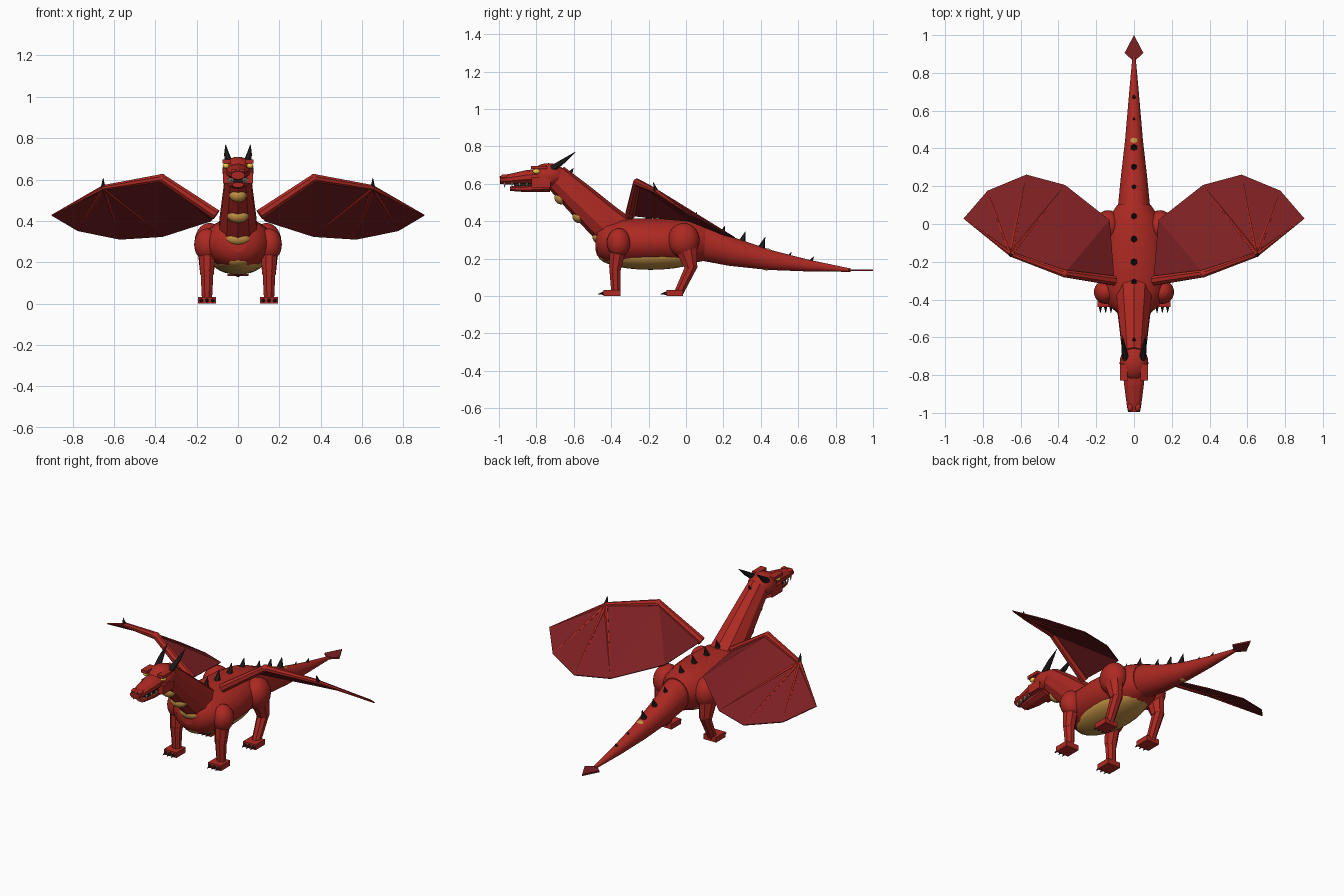
import bpy, bmesh, math
from mathutils import Vector


def material(name, rgb):
    m = bpy.data.materials.new(name)
    m.diffuse_color = (*rgb, 1)
    return m


RED = material("red_scales", (0.42, 0.022, 0.016))
WING = material("wing_skin", (0.2, 0.014, 0.016))
GOLD = material("belly_gold", (0.55, 0.29, 0.06))
DARK = material("dark_horn", (0.02, 0.014, 0.014))
IVORY = material("ivory", (0.75, 0.7, 0.55))
EYE = material("eye_yellow", (0.9, 0.6, 0.05))


def finish(name, bm, mat, smooth=False):
    bmesh.ops.recalc_face_normals(bm, faces=bm.faces)
    me = bpy.data.meshes.new(name)
    for f in bm.faces:
        f.smooth = smooth and len(f.verts) <= 4
    bm.to_mesh(me)
    bm.free()
    me.materials.append(mat)
    ob = bpy.data.objects.new(name, me)
    bpy.context.collection.objects.link(ob)
    return ob


def loft(name, rings, mat, sides=8, smooth=False):
    """Skin elliptical rings given as (x, y, z, side radius, other radius)."""
    bm = bmesh.new()
    pts = [Vector(r[:3]) for r in rings]
    whole = (pts[-1] - pts[0]).normalized()
    ref = Vector((0, 1, 0)) if abs(whole.x) > 0.7 else Vector((1, 0, 0))
    loops = []
    for i, r in enumerate(rings):
        t = (pts[min(i + 1, len(pts) - 1)] - pts[max(i - 1, 0)]).normalized()
        side = (ref - t * ref.dot(t)).normalized()
        up = t.cross(side)
        loops.append([])
        for k in range(sides):
            a = math.tau * (k + 0.5) / sides
            loops[-1].append(bm.verts.new(pts[i] + side * r[3] * math.cos(a) + up * r[4] * math.sin(a)))
    for a, b in zip(loops, loops[1:]):
        for k in range(sides):
            n = (k + 1) % sides
            bm.faces.new((a[k], a[n], b[n], b[k]))
    bm.faces.new(loops[0])
    bm.faces.new(loops[-1])
    return finish(name, bm, mat, smooth)


def ball(name, c, r, mat):
    bm = bmesh.new()
    bmesh.ops.create_uvsphere(bm, u_segments=24, v_segments=14, radius=1)
    for v in bm.verts:
        v.co = Vector(c) + Vector((v.co.x * r[0], v.co.y * r[1], v.co.z * r[2]))
    return finish(name, bm, mat, True)


def box(name, c, s, mat):
    bm = bmesh.new()
    bmesh.ops.create_cube(bm, size=1)
    for v in bm.verts:
        v.co = Vector(c) + Vector((v.co.x * s[0], v.co.y * s[1], v.co.z * s[2]))
    return finish(name, bm, mat)


def spike(name, base, tip, r, mat=DARK, sides=6):
    return loft(name, [(*base, r, r), (*tip, 0.001, 0.001)], mat, sides)


# Torso and tail
loft("torso", [(0, y, z, a, b) for y, z, a, b in (
    (-0.485, 0.29, 0.04, 0.04), (-0.475, 0.29, 0.085, 0.075), (-0.43, 0.29, 0.135, 0.11),
    (-0.35, 0.29, 0.165, 0.125), (-0.2, 0.29, 0.175, 0.125), (-0.05, 0.29, 0.16, 0.122),
    (0.04, 0.29, 0.13, 0.115), (0.1, 0.287, 0.09, 0.1))], RED, 24, True)
loft("tail", [(0, y, z, a, b) for y, z, a, b in (
    (0.0, 0.295, 0.095, 0.105), (0.1, 0.283, 0.085, 0.097), (0.25, 0.235, 0.07, 0.077),
    (0.45, 0.192, 0.047, 0.054), (0.65, 0.163, 0.03, 0.032), (0.88, 0.138, 0.009, 0.009))], RED, 20, True)
ball("belly", (0, -0.19, 0.215), (0.132, 0.28, 0.075), GOLD)
ball("tail_patch", (0, 0.43, 0.196), (0.042, 0.05, 0.059), GOLD)

# Tail spade
bm = bmesh.new()
f = bm.faces.new([bm.verts.new(p) for p in (
    (0, 0.86, 0.133), (0.05, 0.905, 0.133), (0, 1, 0.133), (-0.05, 0.905, 0.133))])
ext = bmesh.ops.extrude_face_region(bm, geom=[f])
for v in ext["geom"]:
    if isinstance(v, bmesh.types.BMVert):
        v.co.z += 0.01
finish("tail_spade", bm, WING)

# Neck with throat plates
loft("neck", [(0, -0.36, 0.33, 0.1, 0.11), (0, -0.44, 0.40, 0.093, 0.1),
              (0, -0.57, 0.52, 0.077, 0.087), (0, -0.70, 0.64, 0.062, 0.07)], RED, 10)
for y, z, r in ((-0.465, 0.315, 0.062), (-0.572, 0.425, 0.052), (-0.668, 0.525, 0.042)):
    ball("throat_plate", (0, y, z), (r, 0.035, 0.035), GOLD)

# Head
ball("skull", (0, -0.735, 0.643), (0.076, 0.095, 0.067), RED)
loft("snout", [(0, -0.74, 0.64, 0.066, 0.045), (0, -0.85, 0.635, 0.055, 0.038),
               (0, -0.96, 0.622, 0.04, 0.027), (0, -0.995, 0.62, 0.033, 0.02)], RED, 10)
loft("lower_jaw", [(0, -0.73, 0.585, 0.055, 0.03), (0, -0.86, 0.574, 0.043, 0.02),
                   (0, -0.94, 0.574, 0.03, 0.013)], RED, 8)
box("mouth", (0, -0.84, 0.594), (0.06, 0.16, 0.014), DARK)

# Back spikes
for y, z, h in ((-0.62, 0.655, 0.03), (-0.31, 0.41, 0.06), (-0.2, 0.41, 0.06), (-0.08, 0.405, 0.06),
                (0.04, 0.395, 0.055), (0.19, 0.325, 0.05), (0.3, 0.29, 0.055), (0.405, 0.26, 0.055),
                (0.545, 0.2, 0.035), (0.665, 0.185, 0.025)):
    spike("back_spike", (0, y - 0.004, z - 0.01), (0, y + 0.018, z + h), 0.022 if h > 0.04 else 0.015)


def membrane(s, pts, fan):
    bm = bmesh.new()
    v = [bm.verts.new((s * x, y, z)) for x, y, z in pts]
    for i in fan:
        bm.faces.new([v[k] for k in i])
    ob = finish("wing_membrane", bm, WING)
    mod = ob.modifiers.new("thickness", "SOLIDIFY")
    mod.thickness, mod.offset = 0.006, 0


SHOULDER, ELBOW, WRIST = (0.105, -0.30, 0.43), (0.368, -0.262, 0.607), (0.652, -0.16, 0.56)
EDGE = [(0.9, 0.03, 0.427), (0.775, 0.175, 0.353), (0.57, 0.26, 0.312),
        (0.365, 0.205, 0.325), (0.13, 0.02, 0.40)]

for s in (-1, 1):
    # Eyes, brows, nostrils, horns and teeth
    ball("eye", (s * 0.058, -0.80, 0.666), (0.016, 0.02, 0.013), EYE)
    box("brow", (s * 0.055, -0.785, 0.687), (0.04, 0.085, 0.018), RED)
    box("cheek", (s * 0.056, -0.775, 0.608), (0.034, 0.1, 0.055), RED)
    ball("nose_bump", (s * 0.02, -0.97, 0.638), (0.015, 0.022, 0.013), RED)
    ball("nostril", (s * 0.018, -0.989, 0.636), (0.006, 0.006, 0.006), DARK)
    loft("horn", [(s * 0.043, -0.715, 0.68, 0.02, 0.02), (s * 0.055, -0.655, 0.722, 0.013, 0.013),
                  (s * 0.06, -0.592, 0.77, 0.001, 0.001)], DARK, 8)
    for y, x in ((-0.97, 0.026), (-0.93, 0.035), (-0.89, 0.04), (-0.85, 0.044)):
        spike("tooth", (s * x, y, 0.607), (s * x, y, 0.58), 0.007, IVORY)

    # Shoulders, legs and feet
    ball("shoulder", (s * 0.15, -0.36, 0.285), (0.062, 0.063, 0.078), RED)
    ball("thigh", (s * 0.138, -0.012, 0.298), (0.072, 0.085, 0.092), RED)
    x = s * 0.15
    loft("front_upper_leg", [(x, -0.36, 0.28, 0.045, 0.05), (x, -0.38, 0.14, 0.035, 0.033)], RED)
    loft("front_lower_leg", [(x, -0.38, 0.165, 0.034, 0.034), (x, -0.375, 0.015, 0.026, 0.026)], RED)
    loft("hind_upper_leg", [(x, -0.005, 0.28, 0.05, 0.07), (x, 0.028, 0.15, 0.036, 0.036)], RED)
    loft("hind_lower_leg", [(x, 0.034, 0.17, 0.034, 0.034), (x, -0.04, 0.015, 0.026, 0.026)], RED)
    for part, y in (("front", -0.395), ("hind", -0.06)):
        box(part + "_foot", (x, y, 0.016), (0.085, 0.09, 0.032), RED)
        for d in (-0.028, 0, 0.028):
            spike(part + "_claw", (x + d, y - 0.04, 0.016), (x + d, y - 0.076, 0.01), 0.011)

    # Wing arm, fingers, claw and skin
    sh, el, wr = [(s * p[0], p[1], p[2]) for p in (SHOULDER, ELBOW, WRIST)]
    loft("wing_upper_arm", [(*sh, 0.027, 0.027), (*el, 0.021, 0.021)], RED)
    loft("wing_forearm", [(*el, 0.021, 0.021), (*wr, 0.014, 0.014)], RED)
    ball("wing_elbow", el, (0.021, 0.021, 0.021), RED)
    for p in EDGE[:4]:
        loft("wing_finger", [(*wr, 0.012, 0.012), (s * p[0], p[1], p[2], 0.003, 0.003)], RED, 6)
    spike("wing_claw", wr, (wr[0], wr[1] - 0.015, 0.608), 0.013)
    membrane(s, [SHOULDER, ELBOW, WRIST] + EDGE,
             [(2, 3, 4), (2, 4, 5), (2, 5, 6), (2, 6, 1), (1, 6, 7), (1, 7, 0)])
